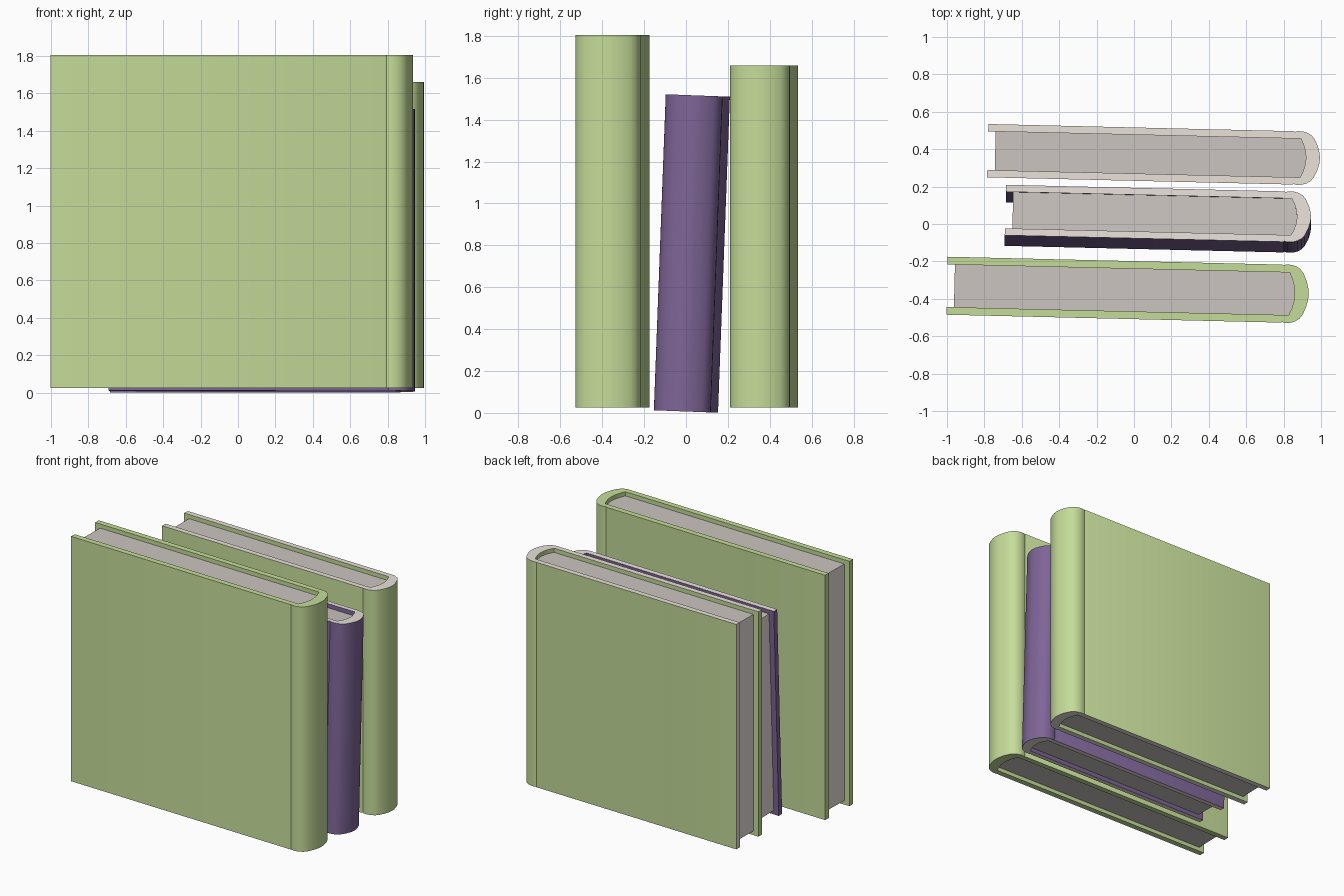
import bpy, bmesh, math
from mathutils import Matrix

if "Cube" in bpy.data.objects:
    bpy.data.objects.remove(bpy.data.objects["Cube"])


def material(name, color):
    m = bpy.data.materials.new(name)
    m.diffuse_color = (*color, 1)
    m.use_nodes = True
    m.node_tree.nodes["Principled BSDF"].inputs["Base Color"].default_value = m.diffuse_color
    return m


GREEN = material("green_cloth", (0.56, 0.72, 0.32))
PURPLE = material("purple_cloth", (0.21, 0.13, 0.31))
CREAM = material("cream_edge", (0.82, 0.76, 0.70))
PAPER = material("paper", (0.60, 0.56, 0.53))


def mirrored(half):
    # Half outline (fore edge to spine middle) completed to the other side
    return half + [(x, -y) for x, y in reversed(half) if abs(y) > 1e-6]


def prism(name, outline, z0, z1, mats, matrix):
    bm = bmesh.new()
    low = [bm.verts.new((x, y, z0)) for x, y in outline]
    face = bm.faces.new(low)
    top = bmesh.ops.extrude_face_region(bm, geom=[face])["geom"]
    for v in top:
        if isinstance(v, bmesh.types.BMVert):
            v.co.z = z1
    bmesh.ops.recalc_face_normals(bm, faces=bm.faces)
    for f in bm.faces:
        # Top and bottom rims, and the back board's fore edge, use the edge colour
        fore = f.normal.x < -0.9 and f.calc_center_median().x < 0.01
        if abs(f.normal.z) > 0.9 or (fore and f.calc_center_median().y > 0):
            f.material_index = 1
    me = bpy.data.meshes.new(name)
    bm.to_mesh(me)
    bm.free()
    for m in mats:
        me.materials.append(m)
    ob = bpy.data.objects.new(name, me)
    bpy.context.collection.objects.link(ob)
    ob.matrix_world = matrix
    bpy.ops.object.select_all(action='DESELECT')
    ob.select_set(True)
    bpy.context.view_layer.objects.active = ob
    bpy.ops.object.shade_smooth_by_angle(angle=math.radians(35))


def book(name, loc, lean, L, T, H, cloth, rim, c=0.041):
    mat = (Matrix.Translation(loc) @ Matrix.Rotation(math.radians(lean), 4, 'X')
           @ Matrix.Rotation(math.radians(-1.35), 4, 'Z'))
    h = T / 2
    # Cover: boards, slight hinge and rounded spine
    outer = [(0, h), (L - 0.145, h), (L - 0.138, h - 0.004), (L - 0.125, h + 0.001),
             (L - 0.095, h), (L - 0.07, 0.95 * h), (L - 0.048, 0.86 * h),
             (L - 0.03, 0.71 * h), (L - 0.013, 0.45 * h), (L - 0.003, 0.2 * h), (L, 0)]
    i = h - c
    inner = [(0, i), (L - 0.105, i), (L - 0.09, 0.7 * i), (L - 0.079, 0.35 * i), (L - 0.075, 0)]
    prism(name + "_cover", mirrored(outer) + mirrored(inner)[::-1], 0, H, (cloth, rim), mat)
    # Page block, set back from the board edges
    pages = [(0.04, i)] + inner[1:]
    prism(name + "_pages", mirrored(pages), 0.03, H - 0.03, (CREAM, PAPER), mat)


book("front_book", (-1.0, -0.33, 0.025), 0, 1.935, 0.31, 1.78, GREEN, GREEN)
book("middle_book", (-0.688, 0.018, 0.006), -2.15, 1.635, 0.27, 1.51, PURPLE, CREAM, 0.037)
book("back_book", (-0.782, 0.392, 0.025), 0, 1.777, 0.285, 1.635, GREEN, CREAM, 0.039)
